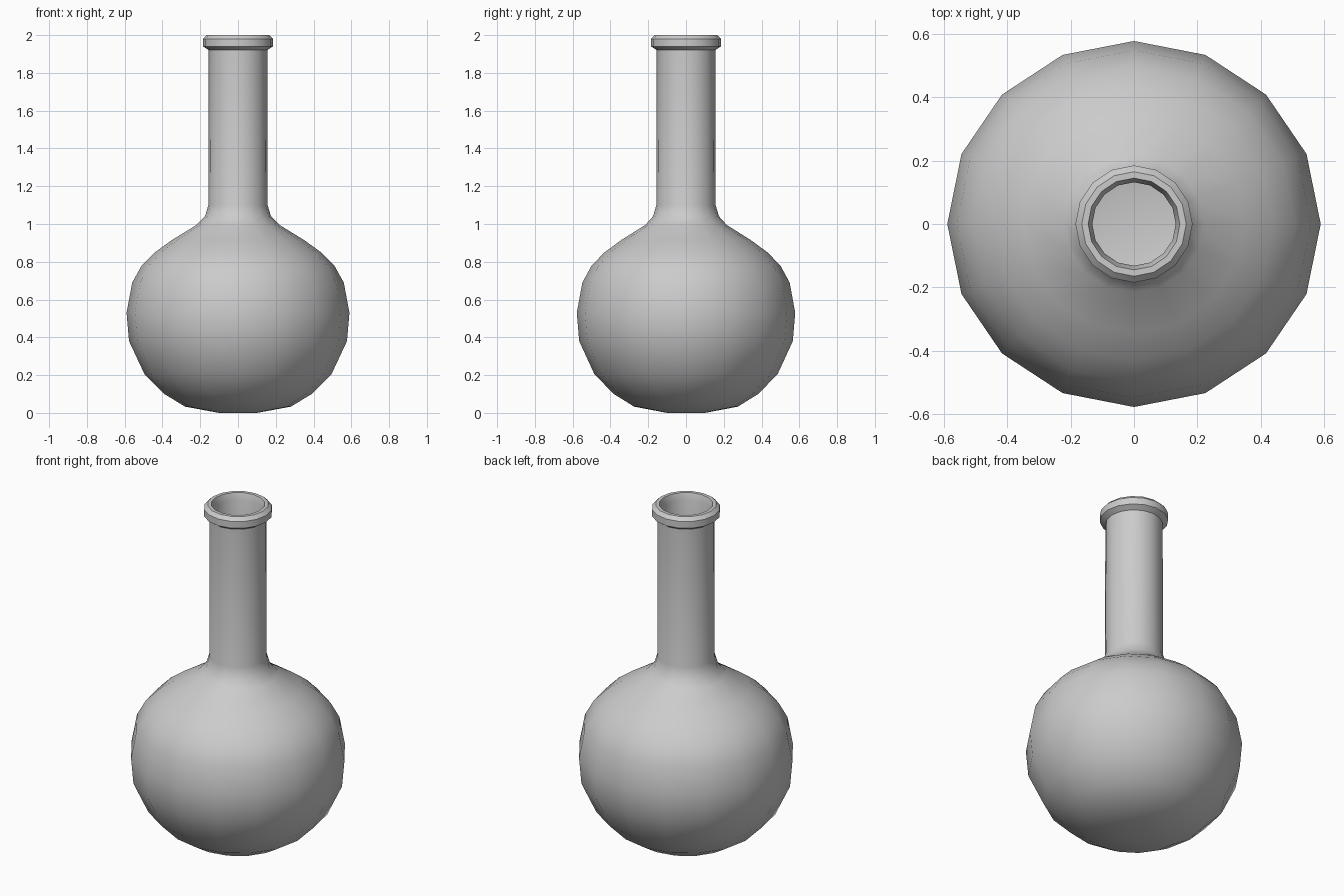
import bpy, bmesh, math

if "Cube" in bpy.data.objects:
    bpy.data.objects.remove(bpy.data.objects["Cube"])

SIDES = 16

# Outer profile (radius, height) from base to lip
outer = [(0.10, 0.0), (0.28, 0.033), (0.39, 0.10), (0.495, 0.205), (0.577, 0.38),
         (0.59, 0.53), (0.56, 0.69), (0.51, 0.78), (0.44, 0.85), (0.35, 0.915),
         (0.22, 0.995), (0.175, 1.04), (0.157, 1.10), (0.155, 1.92),
         (0.185, 1.94), (0.185, 1.98), (0.165, 2.0)]
# Mouth and inner wall, from lip back down to the inner floor
inner = [(0.145, 2.0), (0.132, 1.96), (0.132, 1.10), (0.15, 1.03), (0.20, 0.975),
         (0.335, 0.89), (0.425, 0.83), (0.49, 0.765), (0.537, 0.685), (0.565, 0.53),
         (0.552, 0.385), (0.475, 0.22), (0.375, 0.12), (0.27, 0.057), (0.10, 0.025)]


def ring(bm, r, z):
    # the bulb is slightly flattened front to back
    flat = 0.98 if r > 0.2 else 1.0
    return [bm.verts.new((r * math.cos(2 * math.pi * i / SIDES),
                          r * flat * math.sin(2 * math.pi * i / SIDES), z))
            for i in range(SIDES)]


def lathe(name, profile):
    bm = bmesh.new()
    rings = [ring(bm, r, z) for r, z in profile]
    for a, b in zip(rings, rings[1:]):
        for i in range(SIDES):
            j = (i + 1) % SIDES
            bm.faces.new((a[i], a[j], b[j], b[i]))
    bm.faces.new(rings[0][::-1])
    bm.faces.new(rings[-1])
    bmesh.ops.recalc_face_normals(bm, faces=bm.faces)
    mesh = bpy.data.meshes.new(name)
    bm.to_mesh(mesh)
    bm.free()
    obj = bpy.data.objects.new(name, mesh)
    bpy.context.collection.objects.link(obj)
    return obj


# Hollow round flask with a long neck and rolled lip
flask = lathe("round_flask", outer + inner)
bpy.context.view_layer.objects.active = flask
flask.select_set(True)
bpy.ops.object.shade_smooth_by_angle(angle=math.radians(40))
